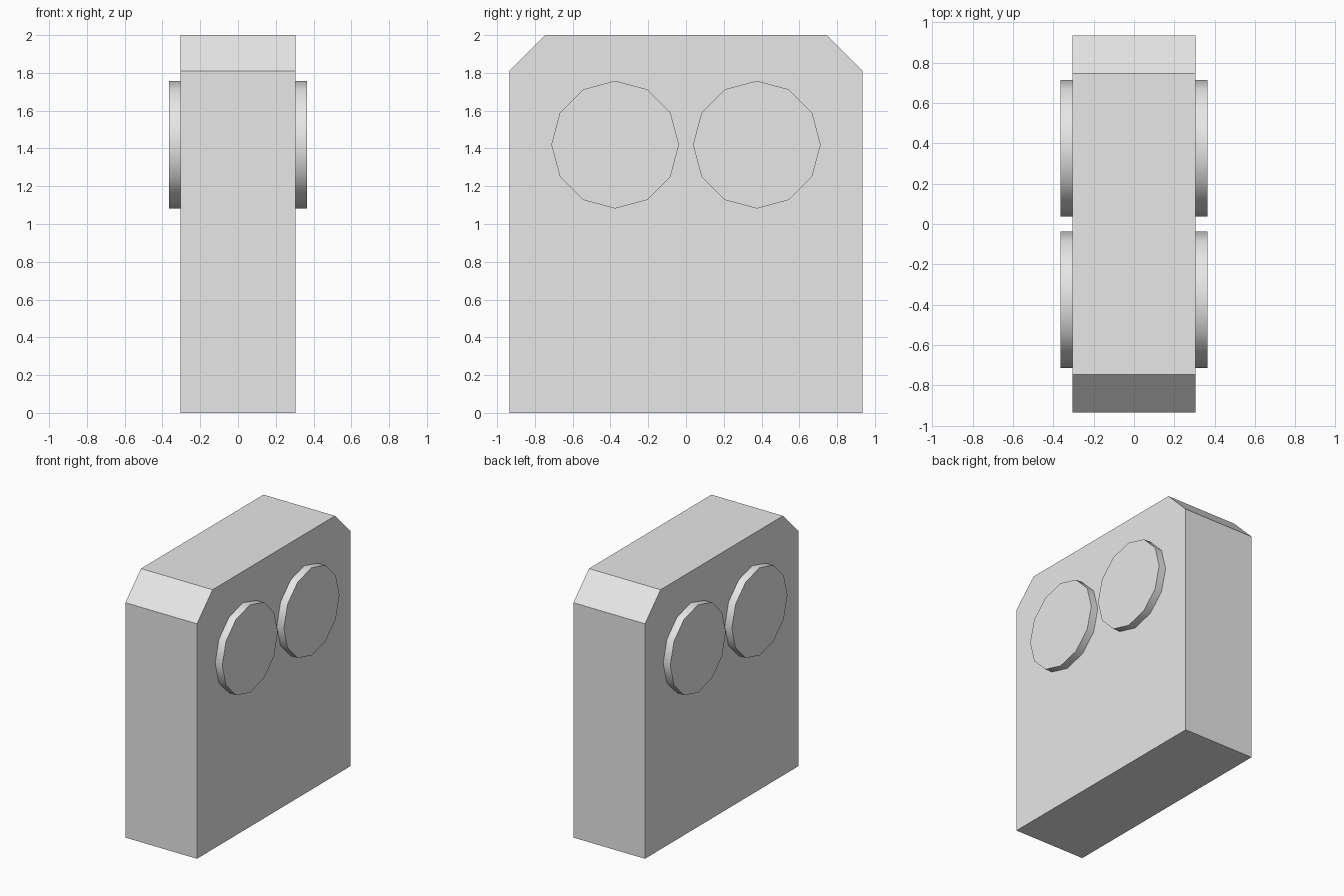
import bpy
import bmesh
from math import radians, pi

HALF_WIDTH = 0.305
HALF_DEPTH = 0.935
HEIGHT = 2.0
CHAMFER = 0.19

old = bpy.data.objects.get("Cube")
if old:
    bpy.data.objects.remove(old, do_unlink=True)

# Single plain grey material
grey = bpy.data.materials.new("plain_grey")
grey.use_nodes = True
colour = (0.8, 0.8, 0.8, 1.0)
grey.diffuse_color = colour
grey.node_tree.nodes["Principled BSDF"].inputs["Base Color"].default_value = colour


# Slab body: side profile extruded across the width
def make_body():
    shoulder = HEIGHT - CHAMFER
    inner = HALF_DEPTH - CHAMFER
    half = [(HALF_DEPTH, 0), (HALF_DEPTH, shoulder), (inner, HEIGHT)]
    profile = half + [(-y, z) for y, z in reversed(half)]
    bm = bmesh.new()
    face = bm.faces.new([bm.verts.new((-HALF_WIDTH, y, z)) for y, z in profile])
    result = bmesh.ops.extrude_face_region(bm, geom=[face])
    moved = [v for v in result["geom"] if isinstance(v, bmesh.types.BMVert)]
    bmesh.ops.translate(bm, verts=moved, vec=(2 * HALF_WIDTH, 0, 0))
    bmesh.ops.recalc_face_normals(bm, faces=bm.faces)
    mesh = bpy.data.meshes.new("body")
    bm.to_mesh(mesh)
    bm.free()
    mesh.materials.append(grey)
    body = bpy.data.objects.new("body", mesh)
    bpy.context.collection.objects.link(body)


# Twelve-sided raised disc with a softly shaded rim
def make_disc(name, side, y):
    thickness = 0.08
    outer = 0.365
    bpy.ops.mesh.primitive_cylinder_add(
        vertices=12, radius=0.338, depth=thickness,
        location=(side * (outer - thickness / 2), y, 1.42),
        rotation=(0, pi / 2, 0))
    disc = bpy.context.object
    disc.name = name
    disc.data.materials.append(grey)
    bpy.ops.object.shade_smooth_by_angle(angle=radians(40))


make_body()
for side, side_name in ((1, "left"), (-1, "right")):
    for y, end_name in ((-0.375, "front"), (0.375, "back")):
        make_disc(f"{side_name}_{end_name}_disc", side, y)
